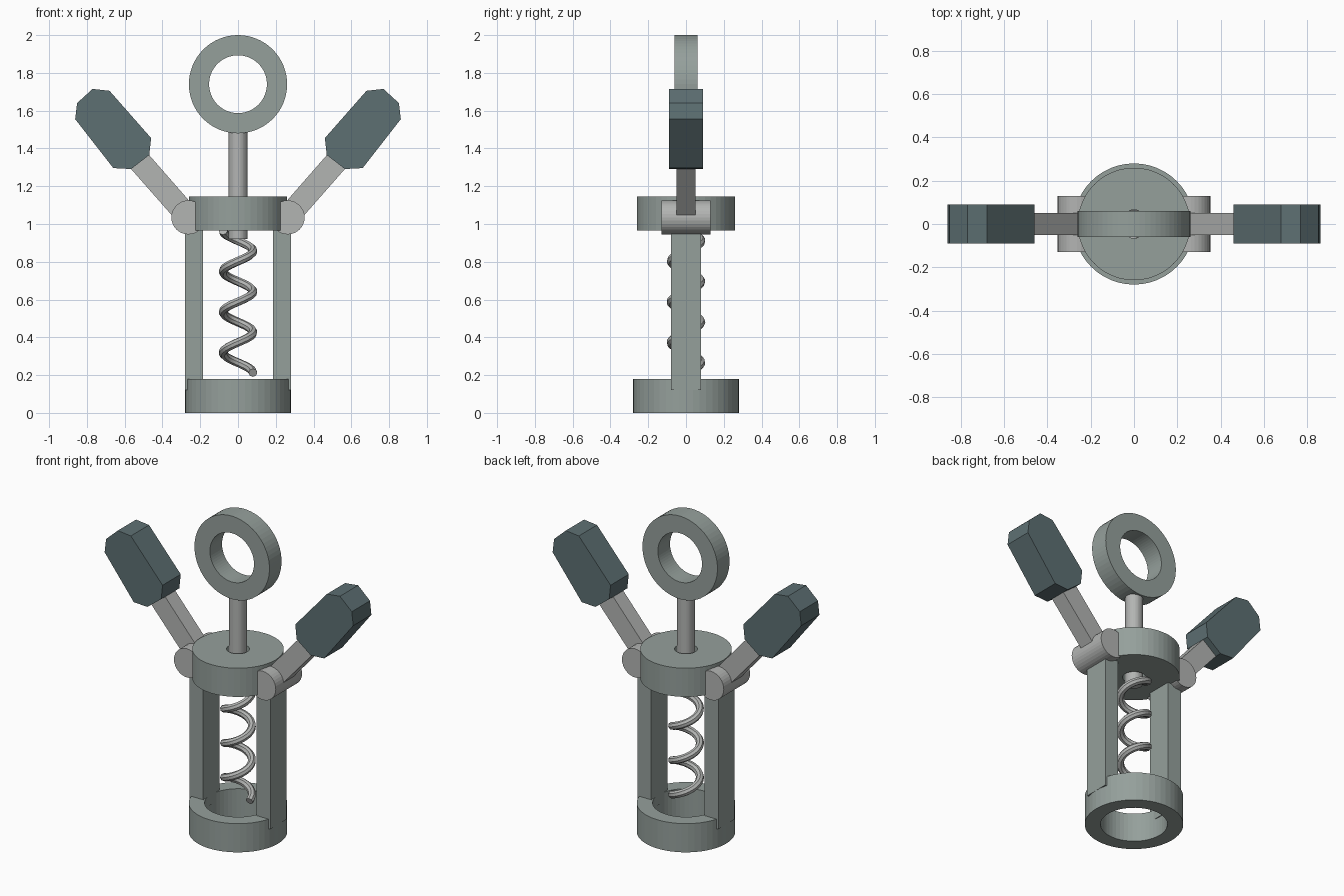
import bpy, bmesh, math
from mathutils import Matrix

if "Cube" in bpy.data.objects:
    bpy.data.objects.remove(bpy.data.objects["Cube"])


def material(name, rgb):
    m = bpy.data.materials.new(name)
    m.diffuse_color = (*rgb, 1)
    m.use_nodes = True
    m.node_tree.nodes["Principled BSDF"].inputs["Base Color"].default_value = m.diffuse_color
    return m


BODY = material("body_grey_green", (0.30, 0.35, 0.33))
STEEL = material("steel", (0.45, 0.46, 0.45))
GRIP = material("grip_slate", (0.11, 0.16, 0.17))


def finish(name, bm, mat):
    bmesh.ops.recalc_face_normals(bm, faces=bm.faces)
    mesh = bpy.data.meshes.new(name)
    bm.to_mesh(mesh)
    bm.free()
    mesh.materials.append(mat)
    ob = bpy.data.objects.new(name, mesh)
    bpy.context.collection.objects.link(ob)
    return ob


def tube(name, outer, inner, z0, z1, mat, n=48):
    """Ring with a rectangular section around z."""
    bm = bmesh.new()
    section = [(outer, z0), (outer, z1), (inner, z1), (inner, z0)]
    loops = []
    for i in range(n):
        a = 2 * math.pi * i / n
        loops.append([bm.verts.new((r * math.cos(a), r * math.sin(a), z)) for r, z in section])
    for i in range(n):
        p, q = loops[i], loops[(i + 1) % n]
        for k in range(4):
            j = (k + 1) % 4
            bm.faces.new((p[k], q[k], q[j], p[j]))
    return finish(name, bm, mat)


def cylinder(name, r, z0, z1, mat, n=32):
    bm = bmesh.new()
    bmesh.ops.create_cone(bm, cap_ends=True, segments=n, radius1=r, radius2=r, depth=z1 - z0,
                          matrix=Matrix.Translation((0, 0, (z0 + z1) / 2)))
    return finish(name, bm, mat)


def prism(name, pts, half, mat):
    """Front-view (x, z) outline extruded to y = +-half."""
    bm = bmesh.new()
    front = [bm.verts.new((x, -half, z)) for x, z in pts]
    back = [bm.verts.new((x, half, z)) for x, z in pts]
    bm.faces.new(front)
    bm.faces.new(back[::-1])
    for i in range(len(pts)):
        j = (i + 1) % len(pts)
        bm.faces.new((front[i], back[i], back[j], front[j]))
    return finish(name, bm, mat)


# Base ring and top collar
tube("base_ring", 0.28, 0.19, 0, 0.18, BODY)
tube("top_collar", 0.26, 0.065, 0.965, 1.145, BODY)

# Central shaft and pull ring
cylinder("shaft", 0.05, 0.92, 1.51, STEEL)
pull = tube("pull_ring", 0.26, 0.153, -0.06, 0.06, BODY, 64)
pull.data.transform(Matrix.Translation((0, 0, 1.74)) @ Matrix.Rotation(math.pi / 2, 4, 'X'))

# Posts, hinges, arms and grips on both sides
hinge = [(0.263 + 0.09 * math.cos(2 * math.pi * i / 32), 1.035 + 0.09 * math.sin(2 * math.pi * i / 32))
         for i in range(32)]
post = [(0.185, 0.12), (0.28, 0.12), (0.28, 1.02), (0.185, 1.02)]
arm = [(0.308, 0.998), (0.58, 1.307), (0.485, 1.382), (0.215, 1.073)]
grip = [(0.566, 1.291), (0.66, 1.296), (0.862, 1.555), (0.852, 1.64),
        (0.77, 1.715), (0.68, 1.705), (0.46, 1.455), (0.47, 1.365)]
for side, s in (("right", 1), ("left", -1)):
    for part, pts, half, mat in (("post", post, 0.08, BODY), ("hinge", hinge, 0.13, STEEL),
                                 ("arm", arm, 0.05, STEEL), ("grip", grip, 0.09, GRIP)):
        prism(f"{side}_{part}", [(s * x, z) for x, z in pts], half, mat)

# Spiral screw
STEPS, TURNS, PITCH = 112, 3.5, 0.215
curve = bpy.data.curves.new("spiral_screw", 'CURVE')
curve.dimensions = '3D'
curve.bevel_depth = 0.023
curve.bevel_resolution = 2
curve.use_fill_caps = True
spline = curve.splines.new('POLY')
spline.points.add(STEPS)
for i, p in enumerate(spline.points):
    t = TURNS * i / STEPS
    a = 2 * math.pi * t
    p.co = (0.079 * math.cos(a), 0.079 * math.sin(a), 0.212 + PITCH * t, 1)
    p.radius = 1
spline.use_smooth = False
curve.materials.append(STEEL)
screw = bpy.data.objects.new("spiral_screw", curve)
bpy.context.collection.objects.link(screw)
bpy.context.view_layer.objects.active = screw
screw.select_set(True)
bpy.ops.object.convert(target='MESH')
